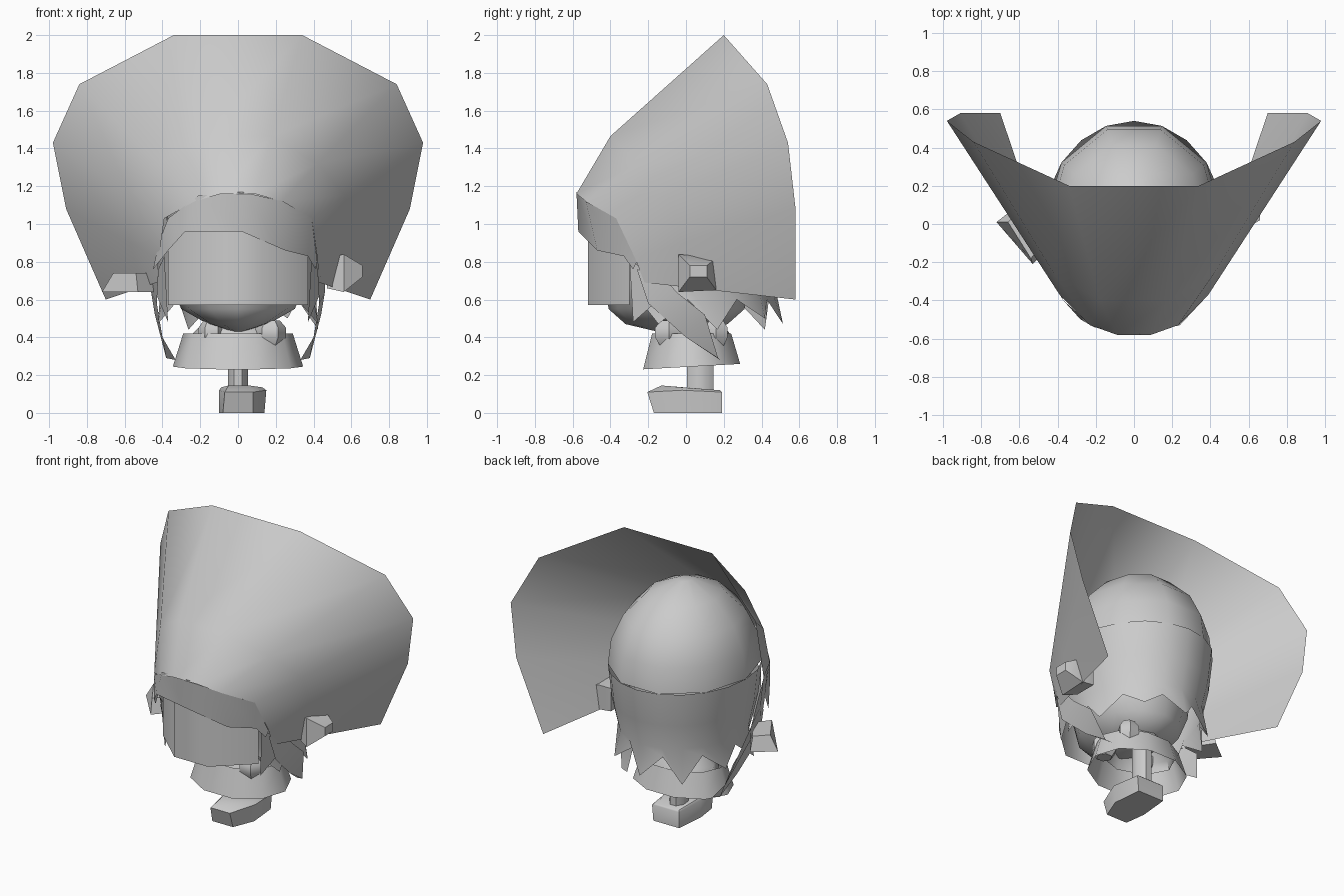
import bpy
from math import sin, cos, radians

if "Cube" in bpy.data.objects:
    bpy.data.objects.remove(bpy.data.objects["Cube"])


def mesh(name, verts, faces):
    me = bpy.data.meshes.new(name)
    me.from_pydata(verts, [], faces)
    me.validate()
    ob = bpy.data.objects.new(name, me)
    bpy.context.collection.objects.link(ob)
    return ob


def loft(name, rows, closed=False, caps=False):
    """Skin a surface through rows of equal length."""
    n = len(rows[0])
    faces = []
    for r in range(len(rows) - 1):
        for i in range(n if closed else n - 1):
            j = (i + 1) % n
            faces.append((r * n + i, r * n + j, (r + 1) * n + j, (r + 1) * n + i))
    if caps:
        faces.append(tuple(reversed(range(n))))
        faces.append(tuple((len(rows) - 1) * n + i for i in range(n)))
    return mesh(name, [p for row in rows for p in row], faces)


def ring(cx, cy, z, rx, ry, n, start=0, tilt=0):
    a = [radians(start + 360 * i / n) for i in range(n)]
    return [(cx + rx * cos(t), cy + ry * sin(t), z + tilt * sin(t)) for t in a]


def both(half):
    """Mirror a half row across x, giving left to right order."""
    return [(-x, y, z) for x, y, z in half[::-1]] + half


# Upturned brim wrapping the front of the head
rim = both([(.34, .2, 2), (.84, .43, 1.74), (.98, .54, 1.43), (.91, .58, 1.08), (.70, .58, .60)])
edge = both([(.09, -.58, 1.16), (.23, -.53, 1.12), (.39, -.37, 1.03), (.42, -.27, .82), (.43, -.22, .69)])
mid = []
for e, r in zip(edge, rim):
    p = [a + .3 * (b - a) for a, b in zip(e, r)]
    k = max(0, 1 - abs(p[0]) / .5)
    mid.append((p[0] * (1 + .12 * k), p[1] - .08 * k, p[2] + .08 * k))
loft("bonnet_brim", [edge, mid, rim])

# Rounded crown
crown = [ring(0, .01, z, .47 * s, .53 * s, 10)
         for z, s in [(1.08, 1), (1.25, .96), (1.42, .8), (1.57, .5), (1.66, .1)]]
loft("crown", crown, True, True)

# Back hair with a zigzag hem
angles = [radians(-36 + 18 * i) for i in range(15)]


def hair_row(z, s):
    return [(.47 * s * cos(a), .01 + .53 * s * sin(a), z) for a in angles]


tips = []
for i, a in enumerate(angles):
    s, z = (.95, .44 + .03 * (i % 3)) if i % 2 else (.83, .60)
    tips.append((.47 * s * cos(a), .01 + .53 * s * sin(a), z))
loft("back_hair", [hair_row(1.08, 1), hair_row(.85, .95), hair_row(.67, .87), tips])

# Head and chin
head = [ring(0, -.05, z, rx, ry, 12) for z, rx, ry in
        [(.43, .03, .1), (.47, .16, .27), (.55, .30, .36), (.72, .38, .38), (.95, .39, .40), (1.1, .36, .38)]]
loft("head", head, True, True)

# Face panel
face = both([(.13, -.52, 0), (.37, -.30, 0)])
loft("face_panel", [[(x, y, z) for x, y, _ in face] for z in (.57, 1.0)])

# Fringe
loft("fringe", [
    [(-.42, -.25, .90), (-.37, -.40, 1.03), (-.21, -.54, 1.15), (.02, -.58, 1.17),
     (.24, -.53, 1.12), (.39, -.37, 1.03), (.42, -.26, .80)],
    [(-.45, -.27, .76), (-.37, -.40, .86), (-.28, -.50, .96), (.02, -.57, .96),
     (.25, -.47, .86), (.37, -.33, .83), (.41, -.28, .76)]])

# Locks, ribbons and sleeve hands on both sides
for side, s in (("left", -1), ("right", 1)):
    mesh(side + "_front_lock",
         [(s * .39, -.30, .83), (s * .44, -.2, .72), (s * .43, -.12, .62), (s * .37, -.28, .48)],
         [(0, 1, 2, 3)])
    loft(side + "_side_ribbon", [
        [(s * .42, -.26, .76), (s * .43, -.20, .58), (s * .40, .0, .40), (s * .33, .18, .28)],
        [(s * .46, -.12, .72), (s * .46, -.05, .64), (s * .44, .10, .52), (s * .38, .17, .29)]])

# Hair ornaments
loft("right_ornament", [
    [(.47, .0 + .16 * v, .64 + .2 * w) for v, w in ((0, .1), (1, .1), (1, .9), (0, .9))],
    [(.56, -.04 + .2 * v, .64 + .2 * w) for v, w in ((0, 0), (1, .05), (1, .9), (0, 1))],
    [(.66, .02 + .09 * v, .72 + .06 * w) for v, w in ((0, 0), (1, 0), (1, 1), (0, 1))]], True, True)
loft("left_ornament", [
    [(-.43, -.1, z) if i else (-.53, -.21, z) for i in (0, 1)] + [(-.58, .12, z), (-.72, .01, z)]
    if z < .7 else [(-.54, -.18, z), (-.46, -.08, z), (-.58, .09, z), (-.66, .01, z)]
    for z in (.64, .74)], True, True)

# Collared skirt, open underneath
loft("skirt", [ring(0, .03, z, rx, ry, 10, 0, tilt) for z, rx, ry, tilt in
               [(.245, .345, .27, .015), (.42, .29, .22, 0)]], True)
loft("torso", [ring(0, .04, z, r, r * .8, 8) for z, r in [(.36, .26), (.42, .24), (.52, .14)]], True)

# Hands tucked under the chin
for name, x, y, r in (("right_hand", .17, -.09, .085), ("left_hand", -.14, -.08, .07), ("back_bow", .18, .16, .07)):
    loft(name, [ring(x, y, z, r * k, r * k, 6) for z, k in ((.35, .6), (.40, 1), (.45, 1), (.49, .6))],
         True, True)

# Single leg and shoe
loft("leg", [ring(0, .075, z, .058, .075, 8, 22.5) for z in (.10, .60)], True, True)
loft("shoe", [
    [(-.08, -.17, 0), (.08, -.17, 0), (.14, -.02, 0), (.12, .19, 0), (-.08, .19, 0), (-.10, -.02, 0)],
    [(-.07, -.205, .11), (.08, -.205, .11), (.15, -.02, .12), (.13, .19, .11), (-.08, .19, .11), (-.10, -.02, .12)],
    [(-.05, -.13, .145), (.06, -.13, .145), (.13, -.02, .135), (.11, .18, .12), (-.07, .18, .12), (-.09, -.02, .135)]],
    True, True)

# Smooth shading with sharp creases kept
for ob in bpy.context.collection.objects:
    ob.select_set(True)
    bpy.context.view_layer.objects.active = ob
bpy.ops.object.shade_smooth_by_angle(angle=radians(45))
